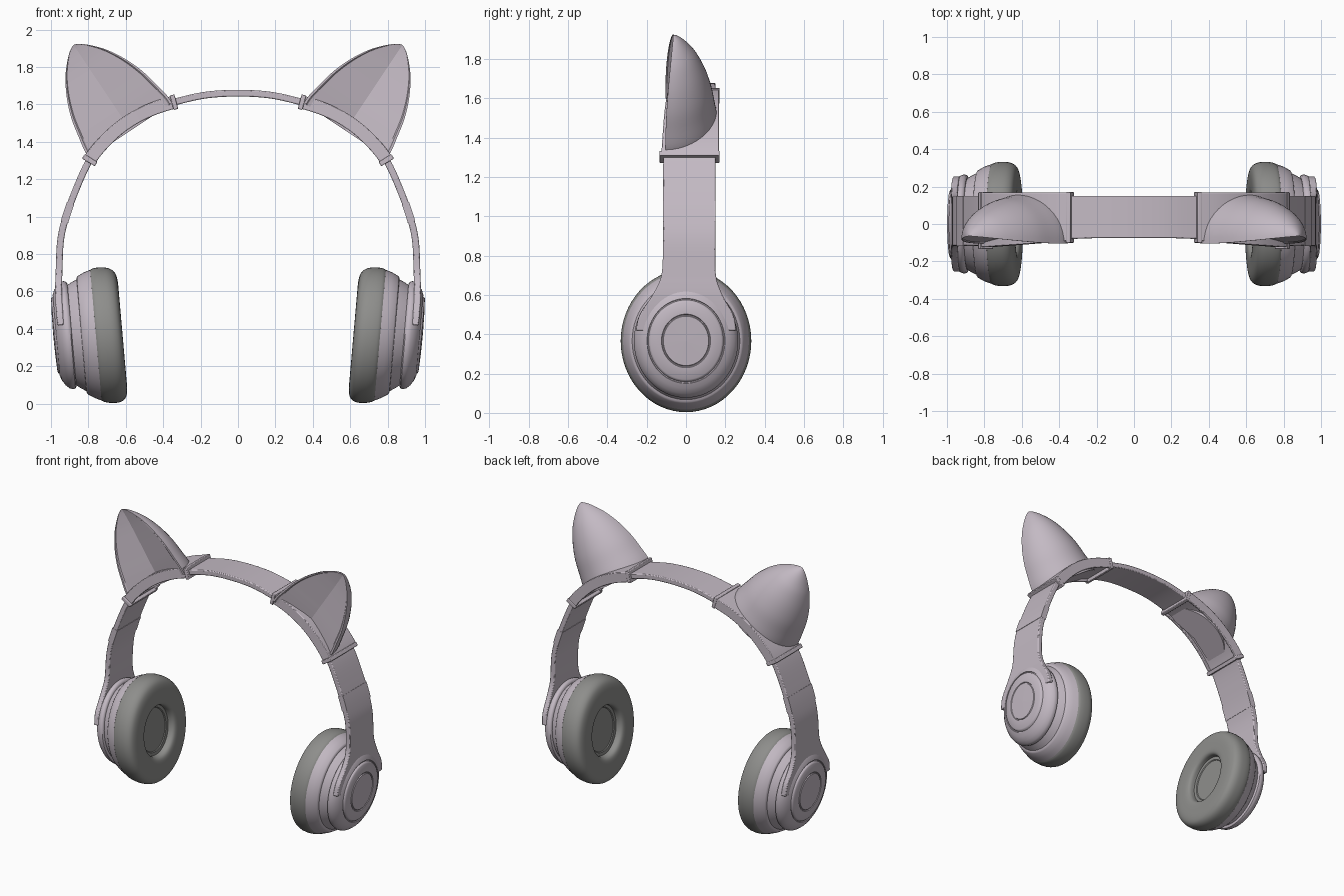
import bpy, bmesh, math
from mathutils import Vector

cube = bpy.data.objects.get("Cube")
if cube:
    bpy.data.objects.remove(cube)


def material(name, rgb):
    m = bpy.data.materials.new(name)
    m.diffuse_color = (*rgb, 1)
    m.use_nodes = True
    m.node_tree.nodes["Principled BSDF"].inputs["Base Color"].default_value = (*rgb, 1)
    return m


LILAC = material("pale lilac plastic", (0.55, 0.49, 0.55))
GREY = material("grey cushion", (0.27, 0.27, 0.26))


def spline(points, steps):
    """Sample a smooth curve through points of any dimension."""
    pts = [Vector(p) for p in points]
    pts = [2 * pts[0] - pts[1]] + pts + [2 * pts[-1] - pts[-2]]
    out = []
    for a, b, c, d in zip(pts, pts[1:], pts[2:], pts[3:]):
        for i in range(steps):
            t = i / steps
            out.append(0.5 * (2 * b + (c - a) * t + (2 * a - 5 * b + 4 * c - d) * t ** 2
                              + (3 * b - a - 3 * c + d) * t ** 3))
    return out + [pts[-2]]


def loft(name, rings, mat, angle=30, mirror=True, bevel=0, caps=True):
    """Skin a list of closed rings into one object."""
    bm = bmesh.new()
    loops = [[bm.verts.new(p) for p in ring] for ring in rings]
    for r, s in zip(loops, loops[1:]):
        for i in range(len(r)):
            j = (i + 1) % len(r)
            bm.faces.new((r[i], r[j], s[j], s[i]))
    if caps:
        bm.faces.new(loops[0])
        bm.faces.new(loops[-1])
    bmesh.ops.remove_doubles(bm, verts=bm.verts, dist=0.00005)
    bmesh.ops.recalc_face_normals(bm, faces=bm.faces)
    mesh = bpy.data.meshes.new(name)
    bm.to_mesh(mesh)
    bm.free()
    mesh.materials.append(mat)
    obj = bpy.data.objects.new(name, mesh)
    bpy.context.collection.objects.link(obj)
    if bevel:
        mod = obj.modifiers.new("soft edges", 'BEVEL')
        mod.width, mod.segments, mod.limit_method = bevel, 2, 'ANGLE'
        mod.angle_limit = math.radians(40)
    if mirror:
        obj.modifiers.new("other side", 'MIRROR')
    bpy.ops.object.select_all(action='DESELECT')
    obj.select_set(True)
    bpy.context.view_layer.objects.active = obj
    bpy.ops.object.shade_smooth_by_angle(angle=math.radians(angle))
    return obj


def sweep(name, path, section, **kw):
    """Carry a section of (outward, y) points along a path of (x, z, front, back)."""
    rings = []
    for i, p in enumerate(path):
        a, b = path[max(i - 1, 0)], path[min(i + 1, len(path) - 1)]
        n = Vector((a[1] - b[1], b[0] - a[0])).normalized()
        rings.append([(p[0] + n.x * o, y, p[1] + n.y * o) for o, y in section(p[2], p[3])])
    return loft(name, rings, LILAC, **kw)


def box_section(half, grow=0.0):
    return lambda f, b: [(half, f - grow), (half, b + grow), (-half, b + grow), (-half, f - grow)]


def channel_section(f, b):
    f, b, wall = f - 0.01, b + 0.018, 0.016
    return [(0.035, f), (0.035, b), (-0.035, b), (-0.035, b - wall),
            (-0.008, b - wall), (-0.008, f + wall), (-0.035, f + wall), (-0.035, f)]


# Headband, flaring out where it meets each ear cup
half = [(0, 1.66, -0.075, 0.15), (0.17, 1.65, -0.075, 0.15), (0.33, 1.615, -0.08, 0.15),
        (0.47, 1.57, -0.09, 0.15), (0.60, 1.50, -0.1, 0.15), (0.71, 1.405, -0.108, 0.15),
        (0.80, 1.29, -0.115, 0.15), (0.88, 1.11, -0.117, 0.15), (0.928, 0.97, -0.117, 0.15),
        (0.95, 0.86, -0.117, 0.15), (0.957, 0.70, -0.125, 0.152), (0.96, 0.60, -0.17, 0.185),
        (0.955, 0.50, -0.235, 0.24), (0.948, 0.42, -0.255, 0.255)]
full = [(-x, z, f, b) for x, z, f, b in reversed(half[1:])] + half
sweep("headband", spline(full, 6), box_section(0.018), mirror=False, bevel=0.006)

# Sleeves that carry the ears, with a lip at each end
side = spline(half, 12)
sleeve = [p for p in side if 0.325 < p[0] and p[1] > 1.285]
sweep("ear_sleeve", sleeve, channel_section, bevel=0.004)
for name, part in (("sleeve_upper_lip", sleeve[:3]), ("sleeve_lower_lip", sleeve[-3:])):
    sweep(name, part, box_section(0.04, 0.02), bevel=0.004)

# Size adjusters on the lower band
slider = [p for p in side if 0.97 < p[1] < 1.08]
sweep("size_adjuster", slider, box_section(0.0205, 0.001))

# Cat ears: rounded back, folded and rimmed front
base, axis, across = Vector((0.59, 0, 1.485)), Vector((0.555, 0, 0.832)), Vector((0.832, 0, -0.555))
widths = [(-0.03, 0.266), (0.02, 0.265), (0.1, 0.25), (0.2, 0.228), (0.3, 0.19),
          (0.39, 0.14), (0.45, 0.092), (0.495, 0.046), (0.516, 0.014), (0.52, 0.002)]
rings = []
for h, w in spline(widths, 4):
    front = -0.105 + 0.04 * (h / 0.52) ** 2
    outline = [(math.cos(math.pi * i / 24), math.sin(math.pi * i / 24)) for i in range(25)]
    outline += [(-0.95, 0.0), (-0.92, 0.03), (0, 0.2), (0.92, 0.03), (0.95, 0.0)]
    rings.append([base + axis * h + across * (c * w) + Vector((0, front + d * w, 0))
                  for c, d in outline])
loft("cat_ear", rings, LILAC, angle=17)

# Ear cups: tilted oval turnings
TILT = math.radians(5)


def turned(name, profile, mat, angle=40, caps=False):
    rings = []
    for u, r in profile:
        ring = []
        for i in range(64):
            a = math.tau * i / 64
            up = 1.095 * r * math.sin(a)
            ring.append((0.62 + u + up * math.sin(TILT), r * math.cos(a),
                         0.366 + up * math.cos(TILT)))
        rings.append(ring)
    return loft(name, rings, mat, angle=angle, caps=caps)


pad = spline([(0.045, 0.157), (0.015, 0.162), (0, 0.182), (-0.003, 0.23), (0, 0.28),
              (0.014, 0.312), (0.045, 0.329), (0.09, 0.332), (0.125, 0.327), (0.142, 0.318)], 4)
turned("ear_cushion", pad, GREY)
turned("speaker_cover", [(0.055, 0.001), (0.055, 0.135), (0.05, 0.14), (0.05, 0.165)], GREY)
turned("cup_shell", [(0.138, 0.30), (0.14, 0.32), (0.175, 0.308), (0.208, 0.291), (0.215, 0.284),
                     (0.217, 0.274), (0.245, 0.26), (0.28, 0.238)], LILAC)
turned("outer_plate", [(0.268, 0.18), (0.268, 0.252), (0.274, 0.261), (0.288, 0.265),
                       (0.305, 0.26), (0.325, 0.245), (0.342, 0.222), (0.352, 0.198)], LILAC)
# Raised control ring and centre button, separated by fine grooves
turned("control_ring", [(0.352, 0.198), (0.347, 0.196), (0.347, 0.191), (0.356, 0.188),
                        (0.362, 0.18), (0.365, 0.125), (0.360, 0.122)], LILAC)
turned("centre_button", [(0.360, 0.122), (0.360, 0.118), (0.366, 0.115), (0.368, 0.001)], LILAC)
